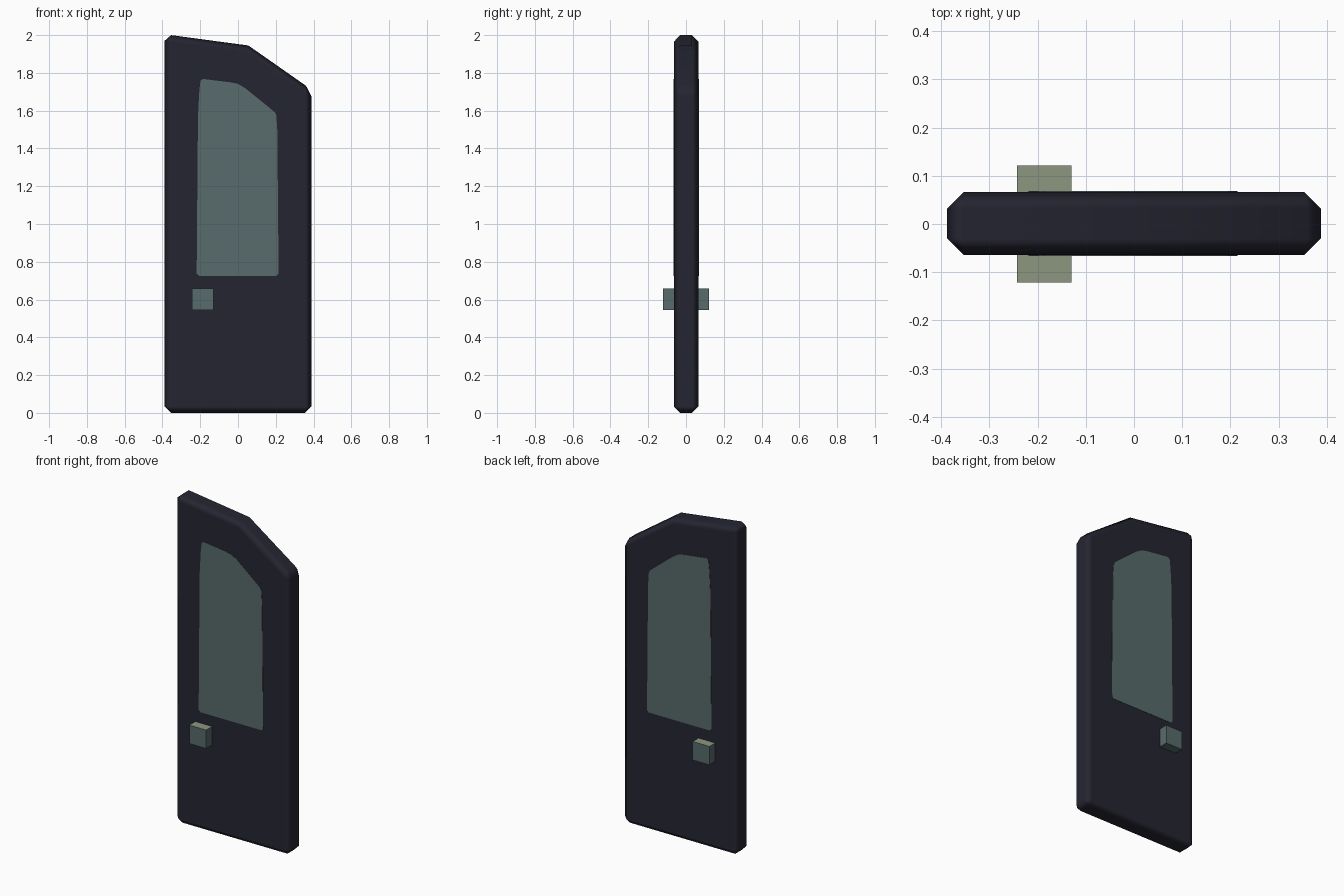
import bpy, bmesh

if "Cube" in bpy.data.objects:
    bpy.data.objects.remove(bpy.data.objects["Cube"])


def material(name, rgb):
    m = bpy.data.materials.new(name)
    m.diffuse_color = (*rgb, 1.0)
    m.use_nodes = True
    m.node_tree.nodes["Principled BSDF"].inputs["Base Color"].default_value = m.diffuse_color
    return m


DARK = material("dark_blue_grey", (0.0185, 0.0185, 0.032))
GLASS = material("grey_green", (0.098, 0.147, 0.147))
PALE = material("pale_olive", (0.262, 0.305, 0.216))


def slab(name, profile, y0, y1, mats):
    """Extrude an x-z outline from y0 to y1."""
    bm = bmesh.new()
    face = bm.faces.new([bm.verts.new((x, y0, z)) for x, z in profile])
    ext = bmesh.ops.extrude_face_region(bm, geom=[face])
    moved = [v for v in ext["geom"] if isinstance(v, bmesh.types.BMVert)]
    bmesh.ops.translate(bm, verts=moved, vec=(0, y1 - y0, 0))
    bmesh.ops.recalc_face_normals(bm, faces=bm.faces)
    me = bpy.data.meshes.new(name)
    bm.to_mesh(me)
    bm.free()
    for m in mats:
        me.materials.append(m)
    ob = bpy.data.objects.new(name, me)
    bpy.context.collection.objects.link(ob)
    return ob


# Door panel with chamfered rim and sloping top corner
Y0, Y1 = -0.064, 0.066
door = slab("door_panel",
            [(-0.388, 0), (0.388, 0), (0.388, 1.712), (0.055, 1.945), (-0.388, 2.0045)],
            Y0, Y1, [DARK])
for p in door.data.polygons:
    p.use_smooth = True
bev = door.modifiers.new("chamfer", "BEVEL")
bev.width = 0.034
bev.segments = 1
bev.limit_method = "ANGLE"
bev.angle_limit = 0.52
bev.harden_normals = True

# Window plates, one on each side
window = [(-0.205, 0.725), (0.204, 0.725), (0.215, 0.737), (0.208, 1.5), (0.203, 1.575),
          (0.195, 1.592), (0.04, 1.718), (0.0, 1.742), (-0.04, 1.75), (-0.185, 1.768),
          (-0.199, 1.758), (-0.205, 1.7), (-0.212, 1.57), (-0.219, 0.737)]
slab("front_window", window, Y0 - 0.002, Y0 + 0.002, [GLASS])
slab("back_window", window, Y1 - 0.002, Y1 + 0.002, [GLASS])

# Square handle passing through the door, paler on top
handle = slab("handle", [(-0.243, 0.545), (-0.13, 0.545), (-0.13, 0.658), (-0.243, 0.658)],
              -0.121, 0.121, [GLASS, PALE])
for p in handle.data.polygons:
    p.material_index = 1 if p.normal.z > 0.5 else 0
